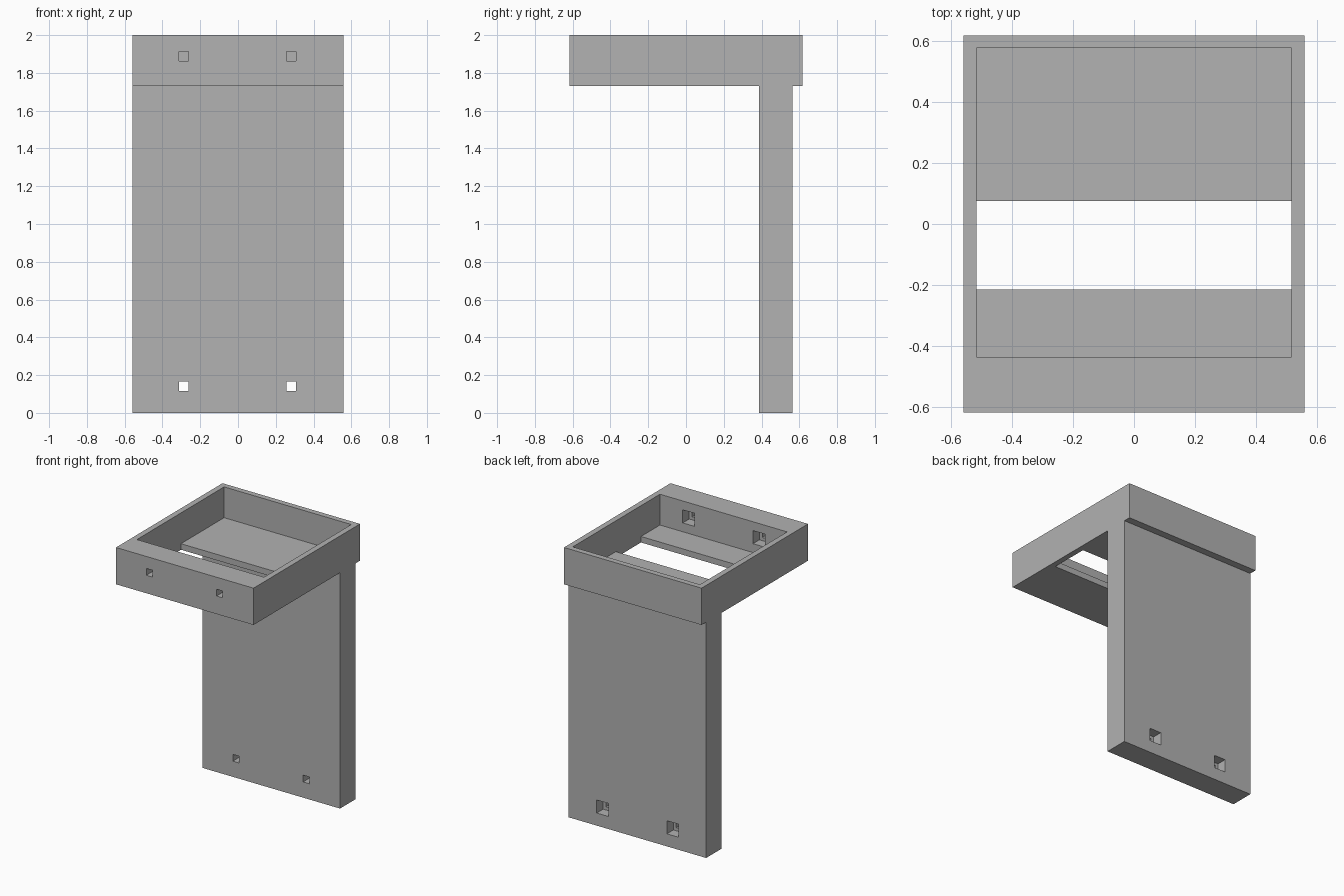
import bpy
import bmesh

cube = bpy.data.objects.get("Cube")
if cube:
    bpy.data.objects.remove(cube, do_unlink=True)

HALF_W = 0.558       # half width of the bracket
TRAY_Z = 1.73        # underside of the tray
FLOOR_Z = 1.774      # top of the tray floor
BORE_DEPTH = 0.075   # depth of the wide part of each screw hole

grey = bpy.data.materials.new("plain grey")
grey.use_nodes = True
colour = (0.445, 0.445, 0.445, 1)
grey.diffuse_color = colour
grey.node_tree.nodes["Principled BSDF"].inputs["Base Color"].default_value = colour


def add_object(name, bm):
    bmesh.ops.recalc_face_normals(bm, faces=bm.faces)
    mesh = bpy.data.meshes.new(name)
    bm.to_mesh(mesh)
    bm.free()
    mesh.materials.append(grey)
    obj = bpy.data.objects.new(name, mesh)
    bpy.context.collection.objects.link(obj)
    return obj


def box(name, xs, ys, zs):
    bm = bmesh.new()
    bmesh.ops.create_cube(bm, size=1)
    for v in bm.verts:
        v.co = [r[0] if c < 0 else r[1] for c, r in zip(v.co, (xs, ys, zs))]
    return add_object(name, bm)


def cut(target, cutter):
    cutter.hide_render = True
    mod = target.modifiers.new("cut", 'BOOLEAN')
    mod.operation = 'DIFFERENCE'
    mod.solver = 'EXACT'
    mod.object = cutter
    bpy.context.view_layer.objects.active = target
    bpy.ops.object.modifier_apply(modifier=mod.name)
    bpy.data.objects.remove(cutter, do_unlink=True)


# Tray and upright as one side profile, extruded across the width
profile = [(-0.617, 2), (-0.617, TRAY_Z), (0.386, TRAY_Z), (0.386, 0),
           (0.563, 0), (0.563, TRAY_Z), (0.617, TRAY_Z), (0.617, 2)]
bm = bmesh.new()
side = bm.faces.new([bm.verts.new((-HALF_W, y, z)) for y, z in profile])
extruded = bmesh.ops.extrude_face_region(bm, geom=[side])["geom"]
bmesh.ops.translate(bm, vec=(2 * HALF_W, 0, 0),
                    verts=[g for g in extruded if isinstance(g, bmesh.types.BMVert)])
bracket = add_object("wall_bracket", bm)

# Tray pocket and the slot through its floor
cut(bracket, box("pocket_cutter", (-0.516, 0.516), (-0.435, 0.576), (FLOOR_Z, 2.1)))
cut(bracket, box("slot_cutter", (-0.516, 0.516), (-0.215, 0.076), (1.6, 1.9)))

# Stepped square screw holes: narrow at the front, wide at the back
for back, z in ((-0.435, 1.887), (0.563, 0.14)):
    for x in (-0.287, 0.283):
        for half, front in ((0.025, back - 0.25), (0.048, back - BORE_DEPTH)):
            cut(bracket, box("screw_hole_cutter", (x - half, x + half),
                             (front, back + 0.05), (z - half, z + half)))
